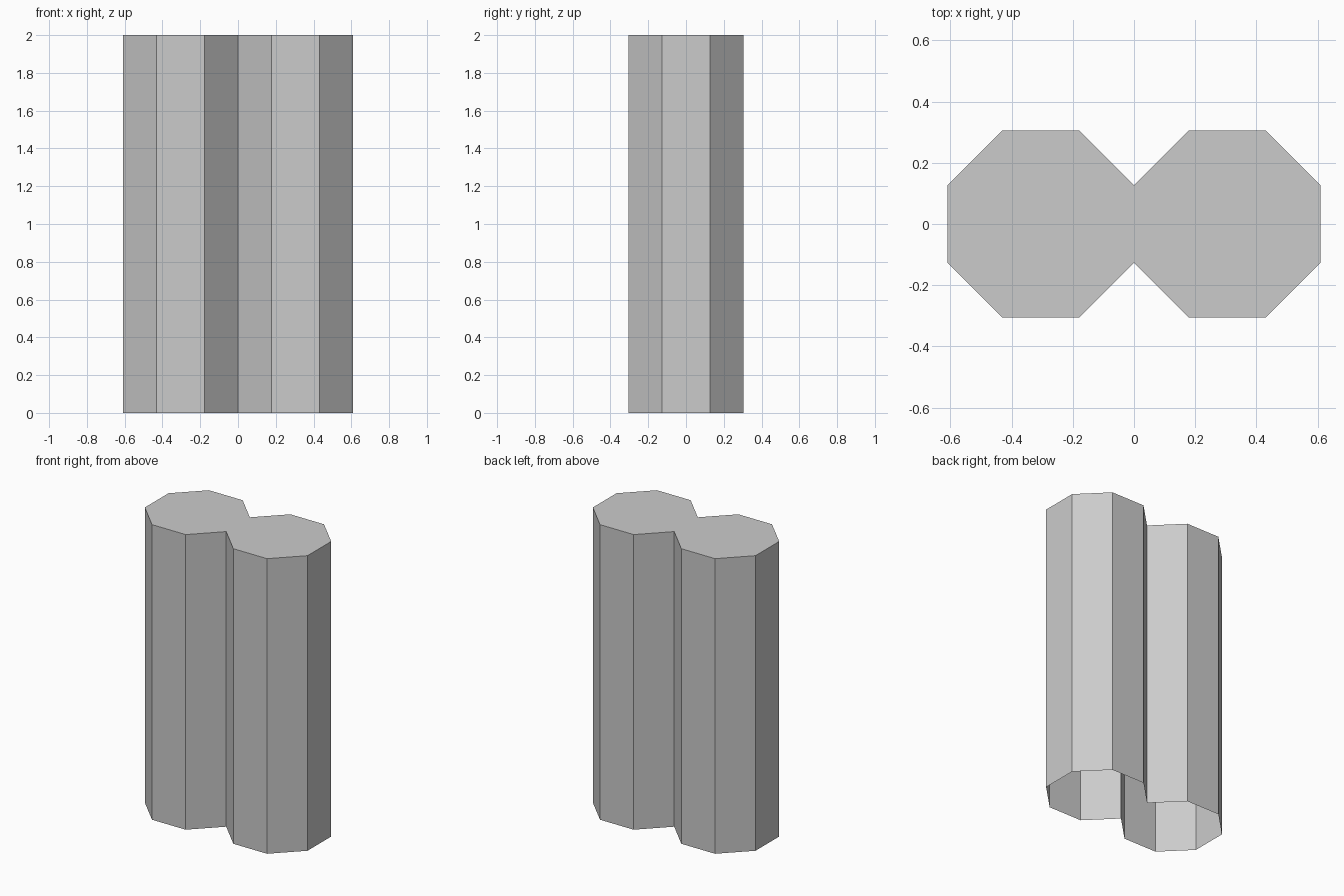
import bpy, bmesh, math

if "Cube" in bpy.data.objects:
    bpy.data.objects.remove(bpy.data.objects["Cube"])

APOTHEM = 0.305
HEIGHT = 2.0
RADIUS = APOTHEM / math.cos(math.pi / 8)


def octagon(cx, start):
    """Eight corners counter-clockwise, starting at the given angle."""
    angles = [math.radians(start + 45 * k) for k in range(8)]
    return [(cx + RADIUS * math.cos(a), RADIUS * math.sin(a)) for a in angles]


# Outline of two octagons sharing one side at x = 0 (shared corners used once)
outline = octagon(APOTHEM, 202.5) + octagon(-APOTHEM, 22.5)[1:-1]

# Closed top cap, walls extruded down, open bottom with no inner partition
bm = bmesh.new()
cap = bm.faces.new([bm.verts.new((x, y, HEIGHT)) for x, y in outline])
walls = bmesh.ops.extrude_edge_only(bm, edges=cap.edges[:])["geom"]
bmesh.ops.translate(bm, vec=(0, 0, -HEIGHT),
                    verts=[g for g in walls if isinstance(g, bmesh.types.BMVert)])
bmesh.ops.recalc_face_normals(bm, faces=bm.faces[:])
bm.normal_update()
if max(bm.faces, key=lambda f: f.calc_center_median().z).normal.z < 0:
    bmesh.ops.reverse_faces(bm, faces=bm.faces[:])

mesh = bpy.data.meshes.new("twin_octagonal_column")
bm.to_mesh(mesh)
bm.free()
column = bpy.data.objects.new("twin_octagonal_column", mesh)
bpy.context.collection.objects.link(column)
